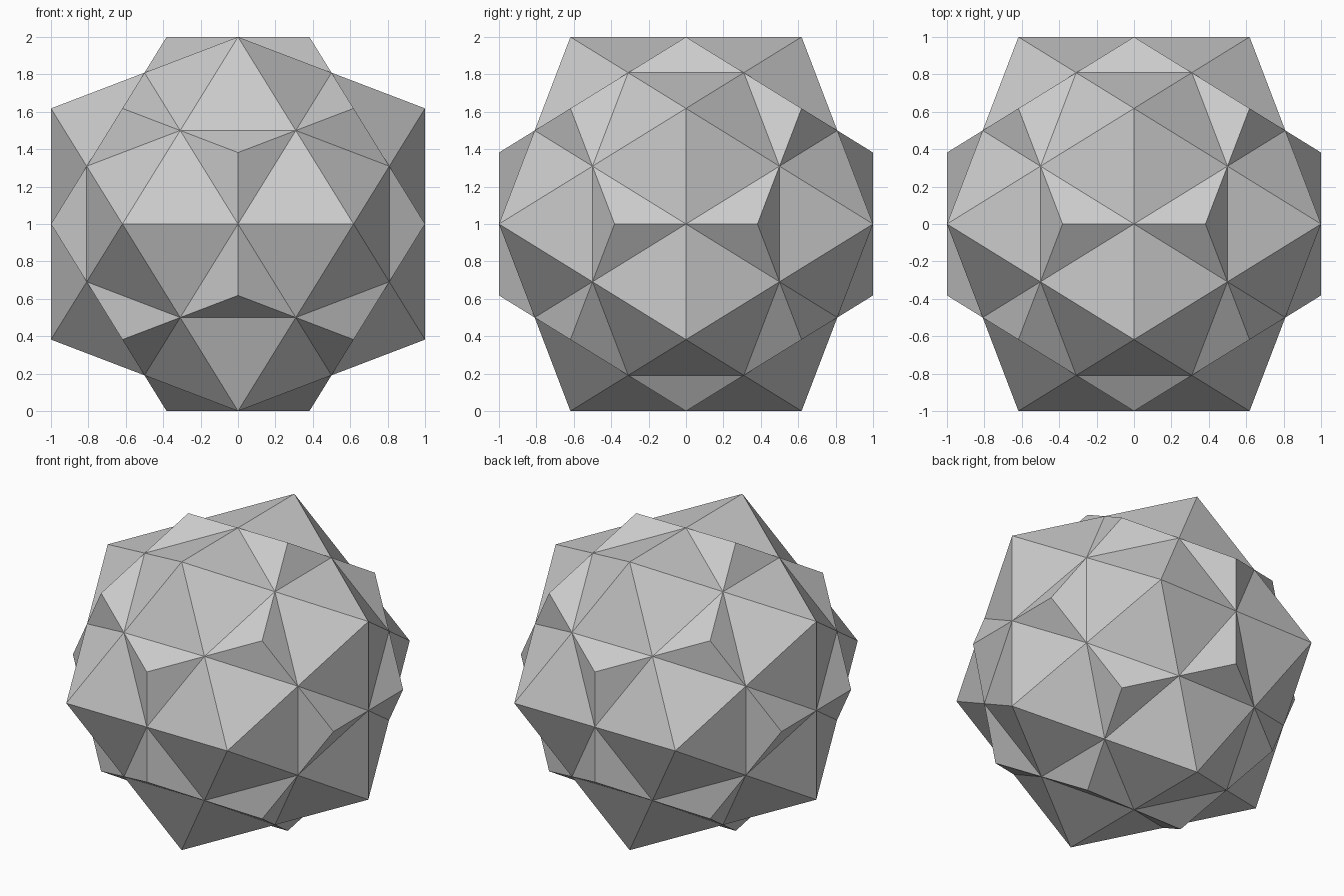
import bpy, bmesh, math
from itertools import product
from mathutils import Vector

if "Cube" in bpy.data.objects:
    bpy.data.objects.remove(bpy.data.objects["Cube"])

PHI = (1 + math.sqrt(5)) / 2

# Core: icosidodecahedron of unit radius, from cyclic shifts of two seed points
points = set()
for seed in ((1, 0, 0), (0.5 / PHI, PHI / 2, 0.5)):
    for shift in range(3):
        p = seed[shift:] + seed[:shift]
        for s in product((1, -1), repeat=3):
            points.add(tuple(a * b + 0.0 for a, b in zip(p, s)))

bm = bmesh.new()
for p in sorted(points):
    bm.verts.new(p)
bmesh.ops.convex_hull(bm, input=bm.verts[:])
bmesh.ops.dissolve_limit(bm, angle_limit=math.radians(2),
                         verts=bm.verts[:], edges=bm.edges[:])

# Spikes: a pyramid on every pentagon and triangle, each apex at the
# reciprocal of its face distance (icosahedron and dodecahedron corners)
tips = bmesh.ops.poke(bm, faces=bm.faces[:], center_mode='MEAN')["verts"]
for v in tips:
    v.co /= v.co.length_squared

bmesh.ops.recalc_face_normals(bm, faces=bm.faces[:])
bmesh.ops.translate(bm, verts=bm.verts[:], vec=Vector((0, 0, 1)))

mesh = bpy.data.meshes.new("star_polyhedron")
bm.to_mesh(mesh)
bm.free()
obj = bpy.data.objects.new("star_polyhedron", mesh)
bpy.context.collection.objects.link(obj)
